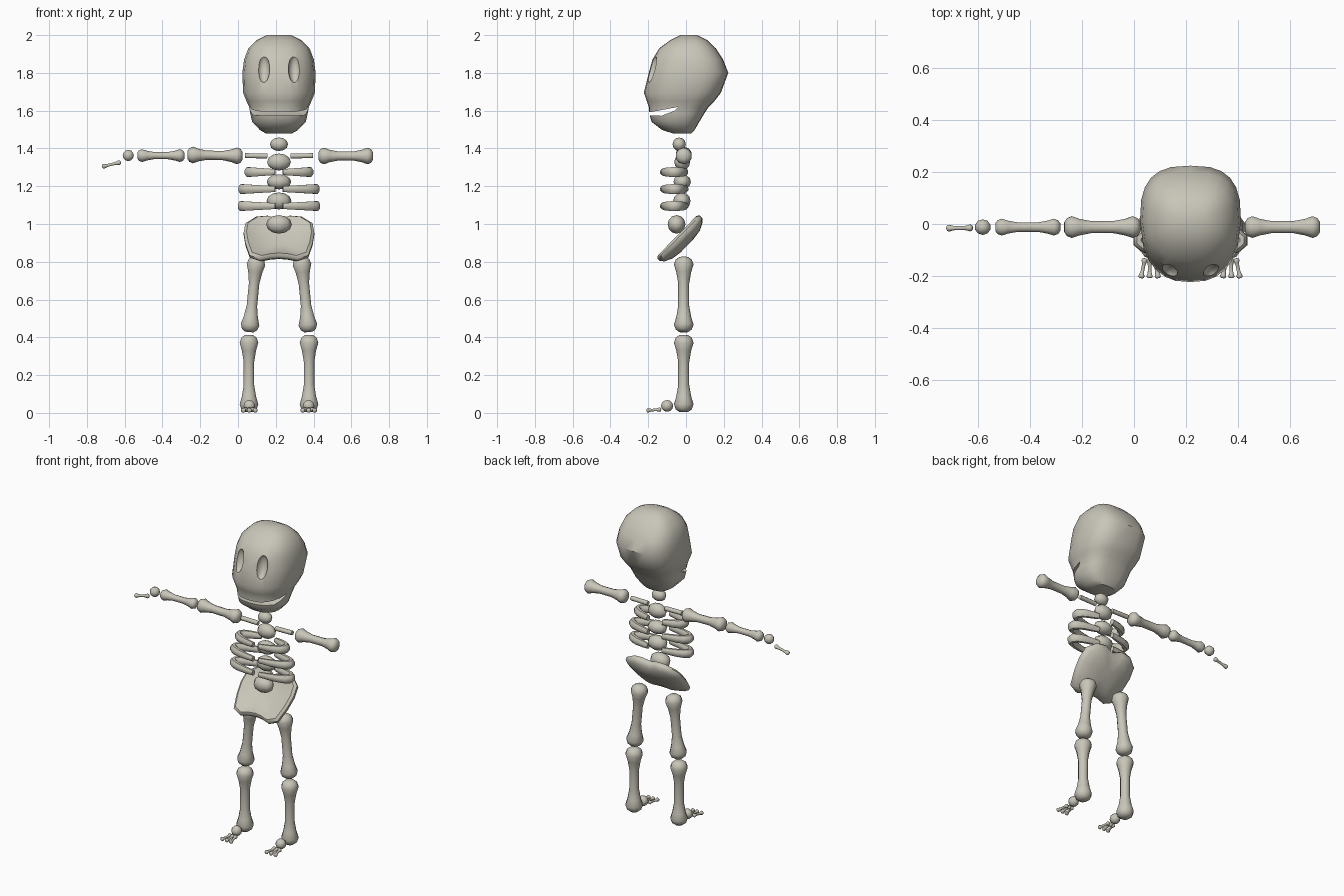
import bpy, bmesh, math
from mathutils import Vector, Matrix

if "Cube" in bpy.data.objects:
    bpy.data.objects.remove(bpy.data.objects["Cube"])

CX = 0.217          # body axis: one forearm is missing, so the body sits off-centre
YB = -0.012         # depth of limb bones

bone_mat = bpy.data.materials.new("bone")
bone_mat.diffuse_color = (0.58, 0.56, 0.48, 1)
bone_mat.use_nodes = True
bone_mat.node_tree.nodes["Principled BSDF"].inputs["Base Color"].default_value = bone_mat.diffuse_color


def smooth(ob, angle=50):
    bpy.ops.object.select_all(action='DESELECT')
    ob.select_set(True)
    bpy.context.view_layer.objects.active = ob
    bpy.ops.object.shade_smooth_by_angle(angle=math.radians(angle))


def add(name, bm, angle=50):
    bmesh.ops.recalc_face_normals(bm, faces=bm.faces)
    me = bpy.data.meshes.new(name)
    bm.to_mesh(me)
    bm.free()
    ob = bpy.data.objects.new(name, me)
    bpy.context.collection.objects.link(ob)
    me.materials.append(bone_mat)
    if angle:
        smooth(ob, angle)
    return ob


def loft(name, rings, angle=50):
    """Skin a list of equal-length rings and cap both ends."""
    bm = bmesh.new()
    vs = [[bm.verts.new(p) for p in r] for r in rings]
    n = len(vs[0])
    for a, b in zip(vs, vs[1:]):
        for i in range(n):
            j = (i + 1) % n
            bm.faces.new((a[i], a[j], b[j], b[i]))
    bm.faces.new(vs[0])
    bm.faces.new(vs[-1])
    return add(name, bm, angle)


def tube(name, pts, radii, sides=8, flat=1.0):
    """Tube through points with a radius at each one."""
    pts = [Vector(p) for p in pts]
    rings = []
    for i, p in enumerate(pts):
        t = (pts[min(i + 1, len(pts) - 1)] - pts[max(i - 1, 0)]).normalized()
        ref = Vector((0, 0, 1)) if abs(t.z) < 0.8 else Vector((0, 1, 0))
        u = t.cross(ref).normalized()
        v = u.cross(t)
        rings.append([p + radii[i] * (u * math.cos(a) * flat + v * math.sin(a))
                      for a in (2 * math.pi * (k + 0.5) / sides for k in range(sides))])
    return loft(name, rings)


PROFILE = [(0, .45), (.035, .82), (.1, 1), (.2, .76), (.35, .56),
           (.65, .56), (.8, .76), (.9, 1), (.965, .82), (1, .45)]


def long_bone(name, a, b, r, sides=10):
    """Bone with knobbed ends between two tips."""
    a, b = Vector(a), Vector(b)
    return tube(name, [a.lerp(b, t) for t, _ in PROFILE], [r * k for _, k in PROFILE], sides)


def ball(name, loc, size, seg=10, rings=6, rot=0, angle=60):
    bm = bmesh.new()
    m = Matrix.Translation(loc) @ Matrix.Rotation(rot, 4, 'X') @ Matrix.Diagonal((*size, 1))
    bmesh.ops.create_uvsphere(bm, u_segments=seg, v_segments=rings, radius=1, matrix=m)
    return add(name, bm, angle)


def cut(ob, cutter):
    mod = ob.modifiers.new("cut", 'BOOLEAN')
    mod.operation = 'DIFFERENCE'
    mod.solver = 'EXACT'
    mod.object = cutter
    bpy.context.view_layer.objects.active = ob
    bpy.ops.object.modifier_apply(modifier=mod.name)
    bpy.data.objects.remove(cutter)


# Skull: stacked rounded-square sections (z, front y, back y, half width)
SKULL = [(1.48, -.07, .03, .07), (1.497, -.125, .045, .10), (1.54, -.182, .07, .142),
         (1.585, -.195, .097, .152), (1.62, -.197, .12, .158), (1.65, -.207, .15, .172),
         (1.695, -.223, .185, .19), (1.80, -.197, .224, .194), (1.87, -.178, .197, .185),
         (1.93, -.142, .158, .162), (1.972, -.085, .115, .12), (2.0, -.03, .06, .065)]


def skull_ring(z, f, b, hw, n=2.8, seg=24):
    ring = []
    for k in range(seg):
        a = 2 * math.pi * k / seg
        c, s = math.cos(a), math.sin(a)
        px = math.copysign(abs(c) ** (2 / n), c)
        py = math.copysign(abs(s) ** (2 / n), s)
        px *= 1 - 0.2 * max(0, -py) ** 2        # face is narrower than the back
        ring.append((CX + hw * px, (f + b) / 2 + (b - f) / 2 * py, z))
    return ring


skull = loft("skull", [skull_ring(*s) for s in SKULL], None)
# Eye sockets and mouth slot
for s in (-1, 1):
    cut(skull, ball("socket_cutter", (CX + s * .082, -.188, 1.822), (.033, .04, .076),
                    16, 10, math.radians(-13), None))
MOUTH = [(-.3, 1.592), (-.19, 1.592), (-.04, 1.62), (-.06, 1.6), (-.13, 1.573), (-.3, 1.576)]
cut(skull, loft("mouth_cutter", [[(CX + x, y, z) for y, z in MOUTH] for x in (-.3, .3)], None))
smooth(skull, 40)

# Spine
for i, (z, y, w, d, h) in enumerate([(1.422, -.036, .048, .035, .036), (1.328, -.02, .063, .042, .045),
                                     (1.223, -.02, .065, .046, .04), (1.122, -.022, .066, .046, .045),
                                     (.998, -.05, .068, .047, .049)]):
    ball(f"vertebra_{i + 1}", (CX, y, z), (w, d, h), 8, 6)

for s, side in ((-1, "right"), (1, "left")):
    # Ribs: tapered arcs from spine round to the front
    for i, (z, w) in enumerate([(1.275, .185), (1.185, .22), (1.095, .223)]):
        pts, rad = [], []
        for k in range(10):
            t = k / 9
            a = math.radians(75 - 150 * t)
            x = .02 + (w - .02 - .02) * (math.cos(a) - math.cos(math.radians(75))) / (1 - .2588)
            pts.append((CX + s * (x + (.03 if k < 1 else 0)), -.062 + .062 * math.sin(a) / .966, z))
            rad.append(.012 + .016 * math.sin(math.pi * min(1, max(0, t * .8 + .1))))
        tube(f"{side}_rib_{i + 1}", pts, rad, 8, .8)
    # Collar bone
    tube(f"{side}_collar_bone", [(CX + s * .062, -.015, 1.36), (CX + s * .18, -.015, 1.362)],
         [.014, .014], 8)
    # Legs
    long_bone(f"{side}_thigh", (CX + s * .118, YB, .825), (CX + s * .157, YB, .428), .052)
    long_bone(f"{side}_shin", (CX + s * .159, YB, .412), (CX + s * .159, YB, .005), .052)
    # Foot and toes
    fx = CX + s * .157
    ball(f"{side}_heel", (fx, -.1, .037), (.032, .032, .031))
    for k in (-1, 0, 1):
        long_bone(f"{side}_toe_{k + 2}", (fx + k * .018, -.132, .018),
                  (fx + k * .033, -.208, .013), .013, 8)

# Arms: left-hand image side is complete, the other keeps only the upper bone
long_bone("right_upper_arm", (.024, YB, 1.36), (-.268, YB, 1.366), .044)
long_bone("left_upper_arm", (.426, YB, 1.36), (.715, YB, 1.36), .044)
long_bone("right_forearm", (-.283, YB, 1.362), (-.533, YB, 1.362), .034)
ball("right_wrist", (-.581, YB, 1.363), (.031, .03, .03))
long_bone("right_finger", (-.62, -.015, 1.327), (-.72, -.016, 1.304), .014, 8)

# Pelvis: tilted bowl built from a half outline (x, z), mirrored
HALF = [(0, 1.02), (.06, 1.04), (.12, 1.035), (.178, 1.0), (.187, .95), (.178, .895),
        (.155, .83), (.10, .812), (.05, .822), (0, .826)]
outline = HALF + [(-x, z) for x, z in HALF[-2:0:-1]]


def pelvis_ring(scale, depth):
    ring = []
    for x, z in outline:
        zz = .925 + (z - .925) * scale
        yy = -.035 + (zz - .925) * .98
        ring.append((CX + x * scale, yy - depth * .7, zz + depth * .7))
    return ring


loft("pelvis", [pelvis_ring(*p) for p in [(.3, -.012), (.65, -.002), (.92, .018), (1, .006), (1, -.012),
                                          (.9, -.03), (.65, -.05), (.3, -.058)]], 50)
